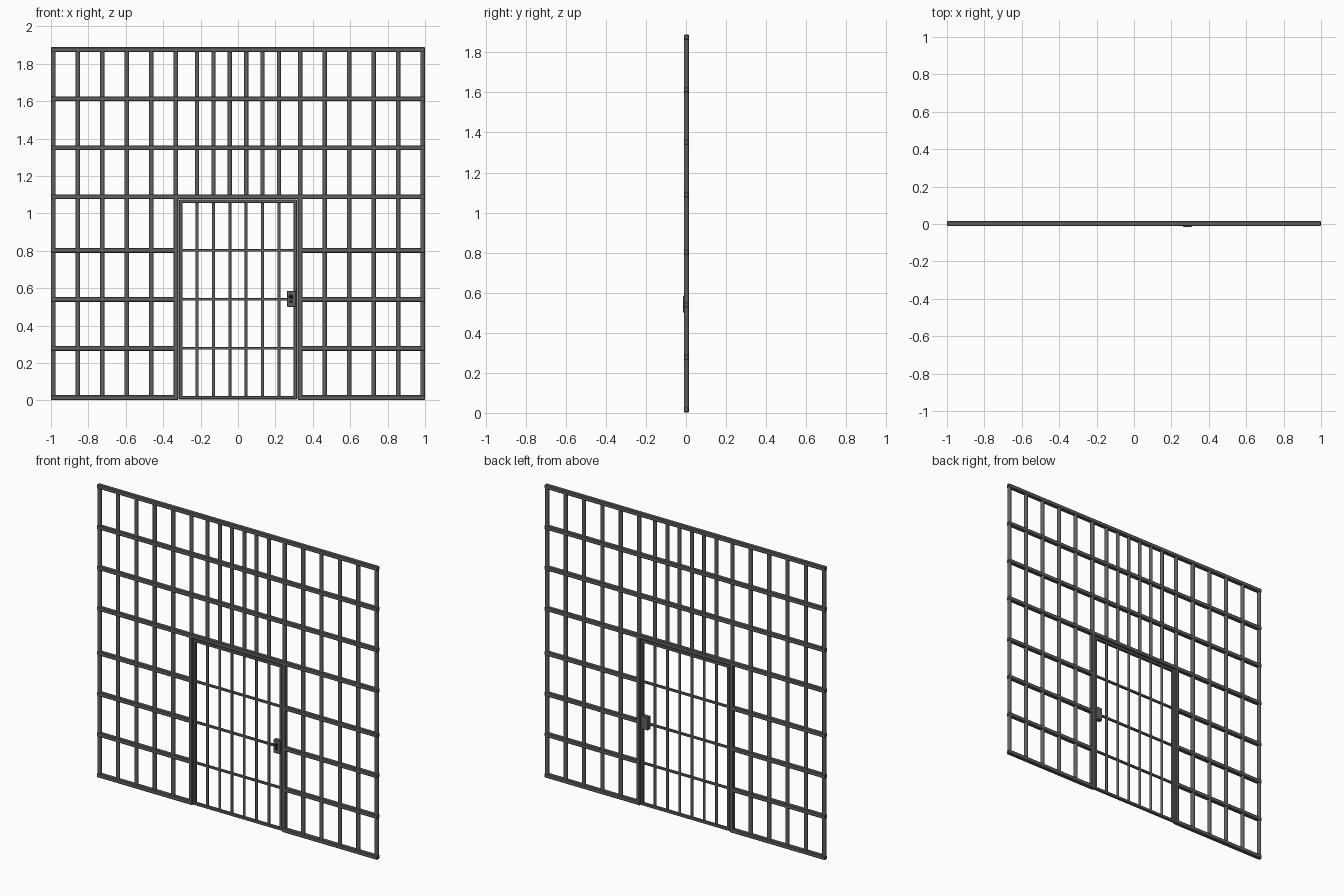
import bpy, bmesh, math

if "Cube" in bpy.data.objects:
    bpy.data.objects.remove(bpy.data.objects["Cube"])

steel = bpy.data.materials.new("dark_steel")
steel.diffuse_color = (0.12, 0.12, 0.12, 1)
steel.use_nodes = True
steel.node_tree.nodes["Principled BSDF"].inputs["Base Color"].default_value = steel.diffuse_color
black = bpy.data.materials.new("black")
black.diffuse_color = (0.005, 0.005, 0.005, 1)
black.use_nodes = True
black.node_tree.nodes["Principled BSDF"].inputs["Base Color"].default_value = black.diffuse_color
YC = 0.002  # depth centre of the bars; the lock plate stands proud in front


def finish(name, bm, mat=steel, smooth=False):
    me = bpy.data.meshes.new(name)
    bm.to_mesh(me)
    bm.free()
    ob = bpy.data.objects.new(name, me)
    bpy.context.collection.objects.link(ob)
    me.materials.append(mat)
    if smooth:
        for p in me.polygons:
            p.use_smooth = len(p.vertices) == 4
    return ob


def box(name, x0, x1, y0, y1, z0, z1, bevel=0.0, mat=steel):
    bm = bmesh.new()
    bmesh.ops.create_cube(bm, size=1)
    for v in bm.verts:
        v.co = ((x0 + x1) / 2 + v.co.x * (x1 - x0),
                (y0 + y1) / 2 + v.co.y * (y1 - y0),
                (z0 + z1) / 2 + v.co.z * (z1 - z0))
    if bevel:
        bmesh.ops.bevel(bm, geom=bm.edges[:], offset=bevel, segments=1, affect='EDGES')
    return finish(name, bm, mat)


def hbar(name, x0, x1, z, t):
    return box(name, x0, x1, YC - t / 2, YC + t / 2, z - t / 2, z + t / 2, t * 0.15)


def post(name, x, z0, z1, t):
    return box(name, x - t / 2, x + t / 2, YC - t / 2, YC + t / 2, z0, z1, t * 0.15)


def rod(name, x, z0, z1, r):
    bm = bmesh.new()
    bmesh.ops.create_cone(bm, cap_ends=True, segments=12, radius1=r, radius2=r, depth=z1 - z0)
    bmesh.ops.translate(bm, verts=bm.verts, vec=(x, YC, (z0 + z1) / 2))
    return finish(name, bm, smooth=True)


T = 0.026
upper = [1.875, 1.613, 1.351, 1.089]
lower = [0.802, 0.540, 0.278, 0.015]
inner = [-0.219, -0.131, -0.044, 0.044, 0.131, 0.219]

# Full width rails over the door, and short rails on both sides
for z in upper:
    hbar("upper_rail", -1, 1, z, T)
for z in lower:
    for s in (-1, 1):
        a, b = sorted((s * 0.325, s * 1.0))
        hbar("side_rail", a, b, z, T)

# Fixed vertical bars and door jambs
for s in (-1, 1):
    for i in range(5):
        rod("side_bar", s * (0.987 - 0.131 * i), 0.01, 1.875, 0.0125)
    rod("jamb_upper_bar", s * 0.332, 1.089, 1.875, 0.0125)
    post("door_jamb", s * 0.332, 0.002, 1.089, T)
for x in inner:
    rod("transom_bar", x, 1.089, 1.875, 0.0115)

# Door frame and bars
D = 0.018
for s in (-1, 1):
    post("door_stile", s * 0.307, 0.006, 1.073, D)
for z in (0.015, 1.064):
    hbar("door_frame_rail", -0.307, 0.307, z, D)
for z in lower[:3]:
    hbar("door_cross_bar", -0.307, 0.307, z, 0.014)
for x in inner:
    rod("door_bar", x, 0.015, 1.064, 0.008)

# Lock case with recessed keyhole
lock = box("lock_case", 0.262, 0.310, -0.015, 0.013, 0.500, 0.585, 0.002)
bm = bmesh.new()
pts = [(0.010 * math.sin(a), 0.553 + 0.010 * math.cos(a))
       for a in [math.radians(-150 + 25 * i) for i in range(13)]]
pts += [(0.006, 0.523), (-0.006, 0.523)]
f = bm.faces.new([bm.verts.new((0.283 + x, -0.03, z)) for x, z in pts])
r = bmesh.ops.extrude_face_region(bm, geom=[f])
bmesh.ops.translate(bm, vec=(0, 0.028, 0),
                    verts=[v for v in r["geom"] if isinstance(v, bmesh.types.BMVert)])
bmesh.ops.recalc_face_normals(bm, faces=bm.faces)
cutter = finish("keyhole_cutter", bm, black)
cutter.hide_render = True
cutter.hide_set(True)
lock.data.materials.append(black)
mod = lock.modifiers.new("keyhole", 'BOOLEAN')
mod.operation = 'DIFFERENCE'
mod.solver = 'EXACT'
mod.material_mode = 'TRANSFER'
mod.object = cutter
